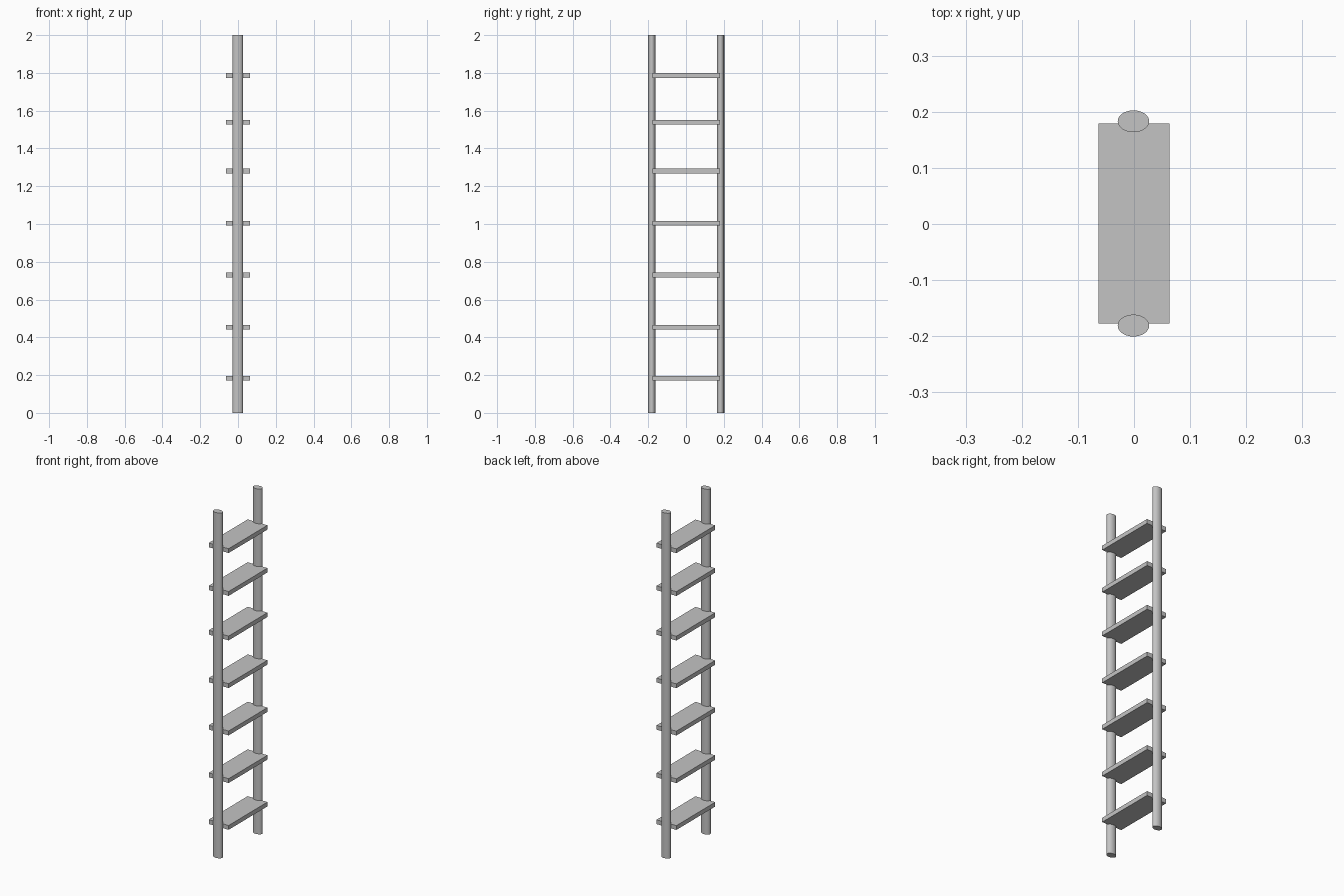
import bpy
import math

cube = bpy.data.objects.get("Cube")
if cube:
    bpy.data.objects.remove(cube, do_unlink=True)

# Single plain grey
grey = bpy.data.materials.new("plain grey")
grey.use_nodes = True
colour = (0.55, 0.55, 0.55, 1)
grey.diffuse_color = colour
grey.node_tree.nodes["Principled BSDF"].inputs["Base Color"].default_value = colour


def finish(name, scale):
    obj = bpy.context.object
    obj.name = name
    obj.scale = scale
    bpy.ops.object.transform_apply(location=False, rotation=False, scale=True)
    obj.data.materials.append(grey)
    return obj


# Upright poles with an oval section
for name, y in (("front_pole", -0.181), ("back_pole", 0.183)):
    bpy.ops.mesh.primitive_cylinder_add(vertices=48, radius=1, depth=2, location=(-0.001, y, 1))
    finish(name, (0.028, 0.0195, 1))
    bpy.ops.object.shade_smooth_by_angle(angle=math.radians(30))

# Flat treads
for i, z in enumerate((0.183, 0.454, 0.73, 1.004, 1.28, 1.538, 1.786)):
    bpy.ops.mesh.primitive_cube_add(size=1, location=(0, 0.001, z))
    finish(f"tread_{i + 1}", (0.127, 0.356, 0.025))
